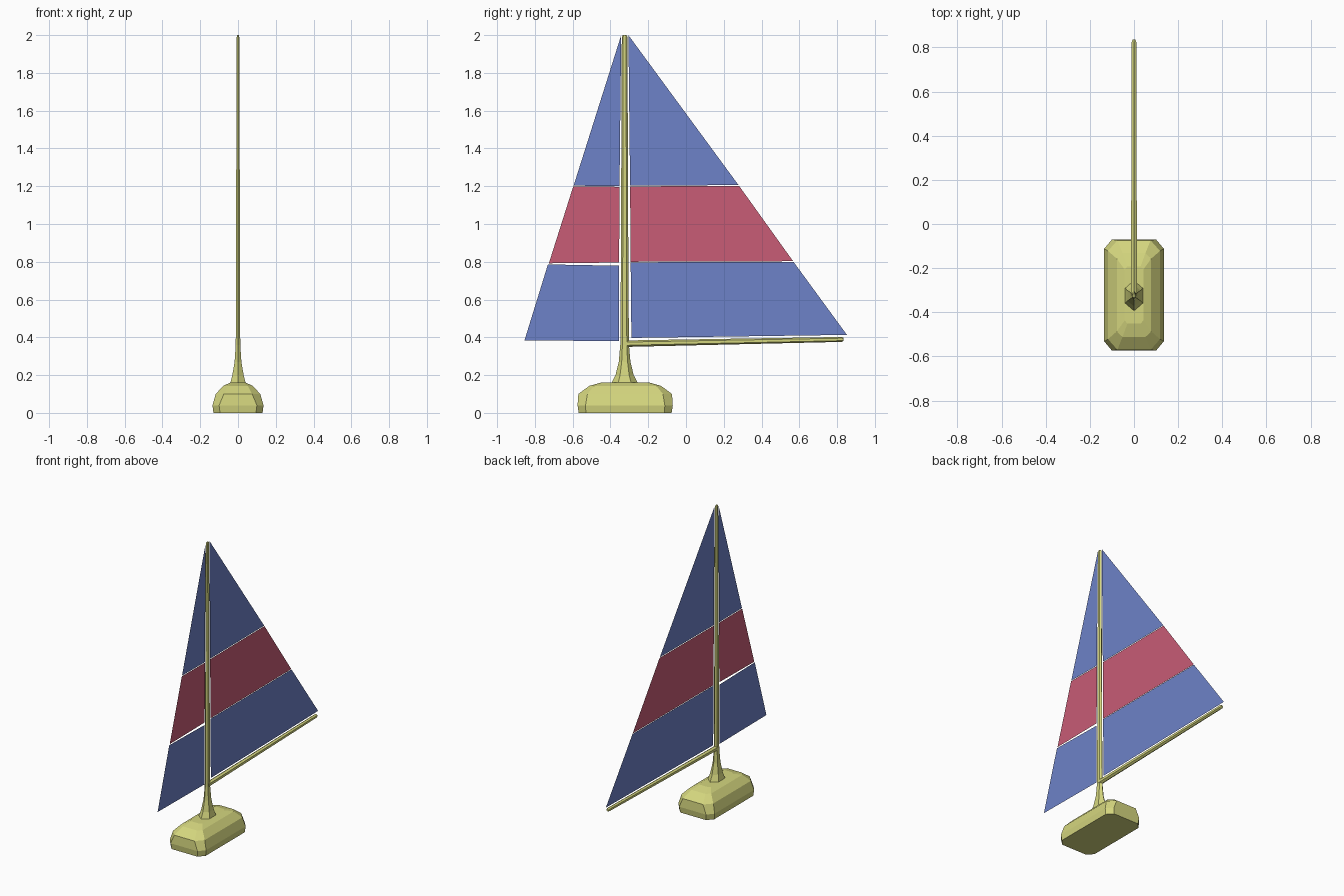
import bpy
import math

if "Cube" in bpy.data.objects:
    bpy.data.objects.remove(bpy.data.objects["Cube"])

MAST_Y = -0.325


def material(name, rgb):
    m = bpy.data.materials.new(name)
    m.diffuse_color = (*rgb, 1)
    m.use_nodes = True
    m.node_tree.nodes["Principled BSDF"].inputs["Base Color"].default_value = m.diffuse_color
    return m


WOOD = material("pale_wood", (0.66, 0.67, 0.21))
BLUE = material("blue_cloth", (0.153, 0.223, 0.578))
RED = material("red_cloth", (0.578, 0.107, 0.181))


def make(name, verts, faces, mat):
    mesh = bpy.data.meshes.new(name)
    mesh.from_pydata(verts, [], faces)
    mesh.materials.append(mat)
    obj = bpy.data.objects.new(name, mesh)
    bpy.context.collection.objects.link(obj)
    return obj


def loft(name, rings, mat):
    """Skin a stack of equal-sized rings and cap both ends."""
    n = len(rings[0])
    verts = [v for r in rings for v in r]
    faces = [tuple(reversed(range(n)))]
    for k in range(len(rings) - 1):
        for i in range(n):
            j = (i + 1) % n
            faces.append((k * n + i, k * n + j, (k + 1) * n + j, (k + 1) * n + i))
    faces.append(tuple(range((len(rings) - 1) * n, len(rings) * n)))
    return make(name, verts, faces, mat)


def octagon(hx, hy, ex, ey, z):
    """Rectangle with cut corners; ex, ey are the half lengths left uncut."""
    pts = [(hx, -ey), (hx, ey), (ex, hy), (-ex, hy),
           (-hx, ey), (-hx, -ey), (-ex, -hy), (ex, -hy)]
    return [(x, y - 0.322, z) for x, y in pts]


def hexagon(rx, ry):
    """Six-sided section with its points along the second axis."""
    a = [math.radians(30 + 60 * i) for i in range(6)]
    return [(rx * math.cos(t) / math.cos(math.pi / 6), ry * math.sin(t)) for t in a]


# Hull: rounded low-poly block
loft("hull", [
    octagon(0.130, 0.246, 0.095, 0.208, 0.000),
    octagon(0.135, 0.252, 0.100, 0.210, 0.040),
    octagon(0.118, 0.248, 0.075, 0.200, 0.100),
    octagon(0.078, 0.190, 0.052, 0.165, 0.143),
    octagon(0.042, 0.130, 0.030, 0.115, 0.160),
], WOOD)

# Mast with flared foot: (z, half width x, half width y)
mast_profile = [(0.155, 0.041, 0.071), (0.20, 0.030, 0.048), (0.27, 0.018, 0.031),
                (0.36, 0.012, 0.023), (0.75, 0.011, 0.020),
                (1.99, 0.007, 0.015), (2.00, 0.004, 0.010)]
loft("mast", [[(x, MAST_Y + y, z) for x, y in hexagon(rx, ry)]
              for z, rx, ry in mast_profile], WOOD)

# Boom: (y, z, radius), slightly rising towards the stern
boom_path = [(-0.325, 0.366, 0.018), (-0.29, 0.367, 0.017),
             (0.825, 0.389, 0.013), (0.835, 0.389, 0.008)]
loft("boom", [[(-x, y, z + h) for x, h in hexagon(r * 0.8, r)]
              for y, z, r in boom_path], WOOD)


# Sail panels: (y, z) outlines lying in the centre plane
def panel(name, outline, mat):
    make(name, [(0, y, z) for y, z in outline], [tuple(range(len(outline)))], mat)


panel("main_sail_top", [(-0.296, 1.203), (0.278, 1.206), (-0.305, 2.0)], BLUE)
panel("main_sail_band", [(-0.293, 0.80), (0.567, 0.803), (0.281, 1.202), (-0.296, 1.199)], RED)
panel("main_sail_bottom", [(-0.289, 0.397), (0.852, 0.413), (0.569, 0.80), (-0.293, 0.797)], BLUE)
panel("jib_top", [(-0.595, 1.203), (-0.352, 1.201), (-0.343, 2.0)], BLUE)
panel("jib_band", [(-0.726, 0.792), (-0.354, 0.796), (-0.352, 1.197), (-0.597, 1.199)], RED)
panel("jib_bottom", [(-0.855, 0.384), (-0.356, 0.380), (-0.354, 0.779), (-0.731, 0.786)], BLUE)
